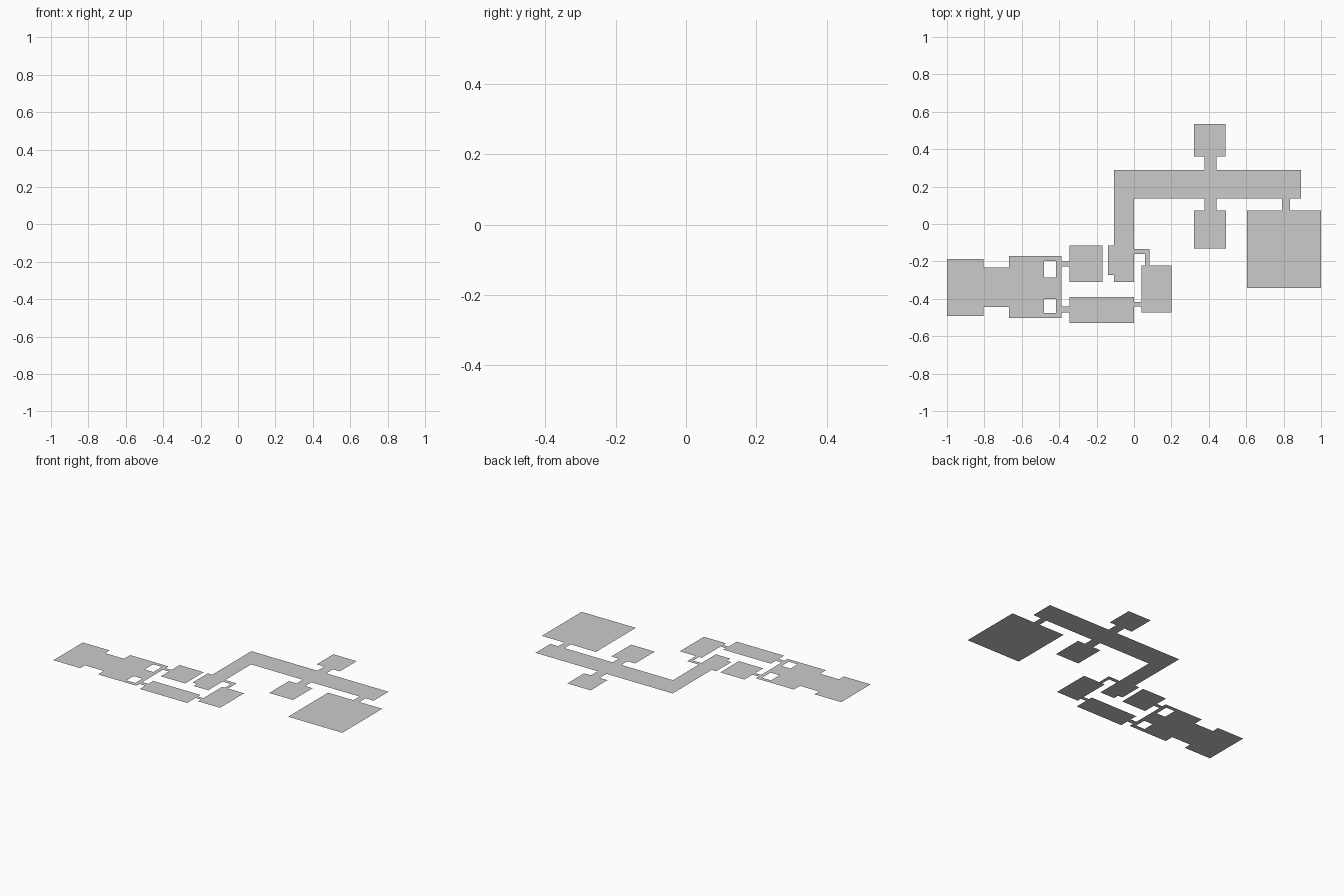
import bpy
import bmesh

if "Cube" in bpy.data.objects:
    bpy.data.objects.remove(bpy.data.objects["Cube"])


def floor(name, *rects, holes=()):
    """Flat floor joined from rectangles (x0, x1, y0, y1), minus holes."""
    boxes = list(rects) + list(holes)
    xs = sorted({v for r in boxes for v in r[:2]})
    ys = sorted({v for r in boxes for v in r[2:]})

    def inside(x, y, group):
        return any(a < x < b and c < y < d for a, b, c, d in group)

    bm = bmesh.new()
    for x0, x1 in zip(xs, xs[1:]):
        for y0, y1 in zip(ys, ys[1:]):
            mx, my = (x0 + x1) / 2, (y0 + y1) / 2
            if inside(mx, my, rects) and not inside(mx, my, holes):
                bm.faces.new([bm.verts.new((x, y, 0)) for x, y in
                              ((x0, y0), (x1, y0), (x1, y1), (x0, y1))])
    bmesh.ops.remove_doubles(bm, verts=bm.verts, dist=1e-5)
    bmesh.ops.dissolve_limit(bm, angle_limit=0.01, verts=bm.verts, edges=bm.edges)
    bmesh.ops.triangulate(bm, faces=bm.faces)
    mesh = bpy.data.meshes.new(name)
    bm.to_mesh(mesh)
    bm.free()
    bpy.context.collection.objects.link(bpy.data.objects.new(name, mesh))


# West end: entrance room, wide passage and hall with two pillar openings
floor("west_room", (-1, -0.805, -0.492, -0.186))
floor("west_passage", (-0.805, -0.667, -0.443, -0.233))
floor("pillar_hall", (-0.667, -0.388, -0.503, -0.17),
      holes=[(-0.48, -0.416, -0.286, -0.198), (-0.48, -0.416, -0.475, -0.401)])

# Two rooms reached from the hall, each with its doorway
floor("upper_side_room", (-0.345, -0.168, -0.31, -0.116),
      (-0.388, -0.345, -0.228, -0.2))
floor("lower_side_room", (-0.345, 0, -0.528, -0.39),
      (-0.388, -0.345, -0.472, -0.44), (0, 0.04, -0.442, -0.416))

# Small room with the bent link to the corridor
floor("middle_room", (0.04, 0.2, -0.472, -0.222))
floor("bent_link", (0, 0.083, -0.16, -0.133), (0.06, 0.083, -0.222, -0.133))

# L-shaped corridor with an alcove
floor("main_corridor", (-0.106, 0, -0.31, 0.29), (-0.106, 0.893, 0.136, 0.29),
      (-0.139, -0.106, -0.273, -0.116))

# Rooms off the corridor with their doorways
floor("north_room", (0.32, 0.49, 0.36, 0.535), (0.376, 0.44, 0.29, 0.36))
floor("south_room", (0.32, 0.493, -0.132, 0.072), (0.376, 0.44, 0.072, 0.136))
floor("great_room", (0.605, 1, -0.342, 0.072), (0.79, 0.835, 0.072, 0.136))
